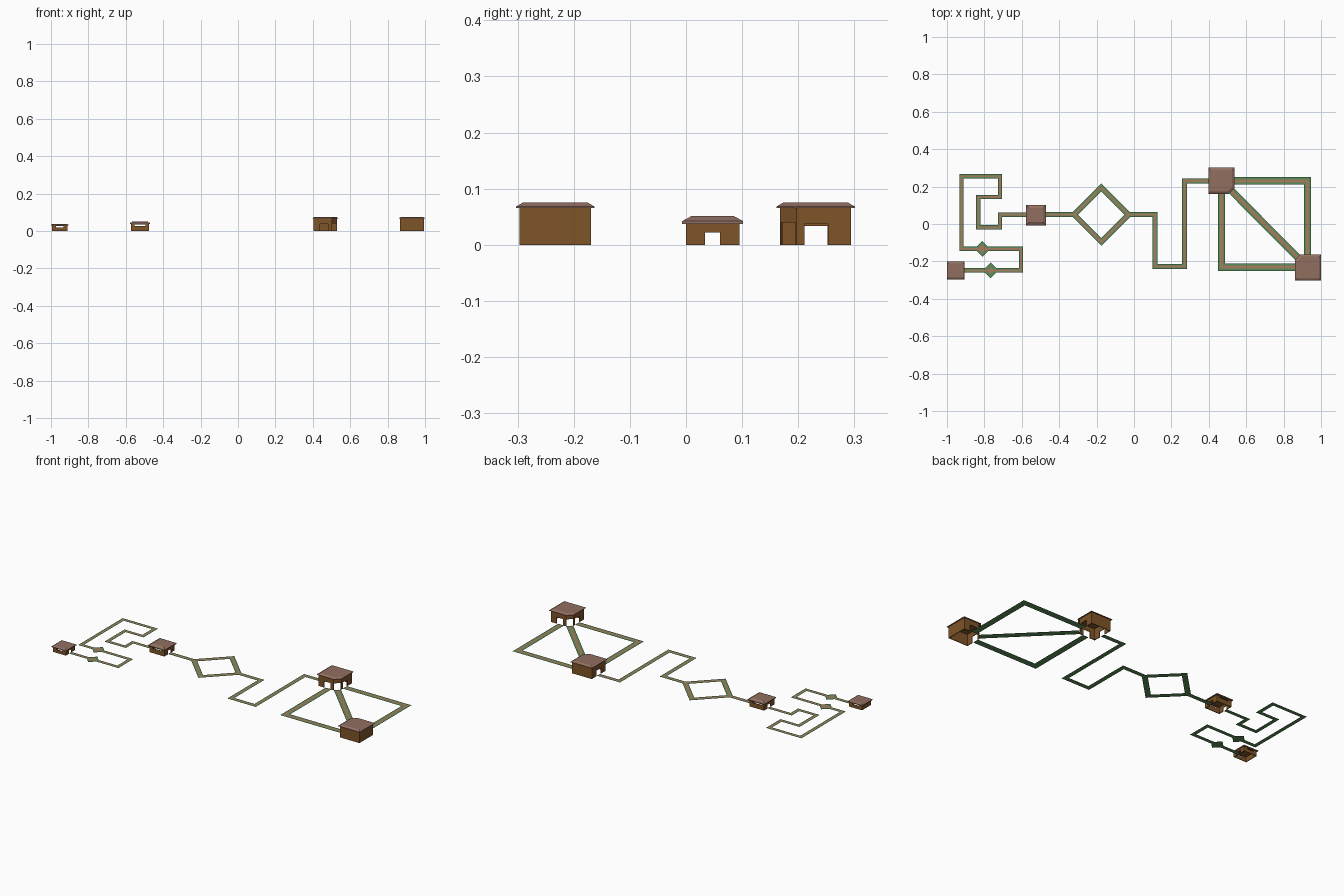
import bpy, bmesh, math
from mathutils import Vector

if "Cube" in bpy.data.objects:
    bpy.data.objects.remove(bpy.data.objects["Cube"])


def mat(name, rgb):
    m = bpy.data.materials.new(name)
    m.diffuse_color = (*rgb, 1)
    m.use_nodes = True
    m.node_tree.nodes["Principled BSDF"].inputs["Base Color"].default_value = m.diffuse_color
    return m


WALL = mat("wall brown", (0.215, 0.09, 0.022))
ROOF = mat("roof mauve", (0.285, 0.158, 0.118))
GREEN = mat("verge green", (0.1, 0.27, 0.1))
TAN = mat("path tan", (0.39, 0.2, 0.11))


def finish(bm, name, material):
    me = bpy.data.meshes.new(name)
    bm.to_mesh(me)
    bm.free()
    me.materials.append(material)
    ob = bpy.data.objects.new(name, me)
    bpy.context.collection.objects.link(ob)


def ribbon(name, pts, width, z, material, closed=False):
    """Flat strip with mitred corners along a path."""
    bm = bmesh.new()
    P = [Vector(p) for p in pts]
    n = len(P)
    rows = []
    for i, p in enumerate(P):
        a = (p - P[i - 1]).normalized() if (i > 0 or closed) else None
        b = (P[(i + 1) % n] - p).normalized() if (i < n - 1 or closed) else None
        a, b = a or b, b or a
        na, nb = Vector((-a.y, a.x)), Vector((-b.y, b.x))
        m = (na + nb).normalized()
        m *= width / 2 / m.dot(na)
        rows.append([bm.verts.new((*(p + s * m), z)) for s in (1, -1)])
    for i in range(n if closed else n - 1):
        r, s = rows[i], rows[(i + 1) % n]
        bm.faces.new((r[0], r[1], s[1], s[0]))
    finish(bm, name, material)


def road(name, pts, width, closed=False):
    ribbon(name + "_verge", pts, width, 0.0005, GREEN, closed)
    ribbon(name + "_path", pts, width * 0.42, 0.0011, TAN, closed)


def plaza(name, x, y, r, share):
    for suffix, k, z, m in (("_verge", r, 0.0008, GREEN), ("_path", r * share, 0.0015, TAN)):
        bm = bmesh.new()
        bm.faces.new([bm.verts.new((x + k * dx, y + k * dy, z))
                      for dx, dy in ((1, 0), (0, 1), (-1, 0), (0, -1))])
        finish(bm, name + suffix, m)


def outline(cx, cy, h, cut=0, corner=None):
    """Square footprint, counter-clockwise from south-west; a SE or NW corner may be cut."""
    pts = []
    for sx, sy in ((-1, -1), (1, -1), (1, 1), (-1, 1)):
        c = Vector((cx + sx * h, cy + sy * h))
        if (sx, sy) == corner:
            pts += [c + Vector((-sx * cut, 0)), c + Vector((0, -sy * cut))]
        else:
            pts.append(c)
    return pts


def prism(bm, rings):
    """Solid through a stack of (points, z) rings."""
    loops = [[bm.verts.new((p.x, p.y, z)) for p in pts] for pts, z in rings]
    n = len(loops[0])
    for a, b in zip(loops, loops[1:]):
        for i in range(n):
            j = (i + 1) % n
            bm.faces.new((a[i], a[j], b[j], b[i]))
    bm.faces.new(loops[0][::-1])
    bm.faces.new(loops[-1])


def wall(bm, p, q, h, opening, t=0.004):
    """One wall from p to q; opening = (centre as a share of length, width, z0, z1)."""
    d = q - p
    L = d.length
    d.normalize()
    inward = Vector((-d.y, d.x)) * t

    def block(s0, s1, z0, z1):
        if s1 - s0 > 1e-5 and z1 - z0 > 1e-5:
            foot = [p + d * s0, p + d * s1, p + d * s1 + inward, p + d * s0 + inward]
            prism(bm, [(foot, z0), (foot, z1)])
    if not opening:
        block(0, L, 0, h)
        return
    c, w, z0, z1 = opening
    a, b = c * L - w / 2, c * L + w / 2
    block(0, a, 0, h)
    block(b, L, 0, h)
    block(a, b, 0, z0)
    block(a, b, z1, h)


def building(name, cx, cy, half, roof, openings, cut=0, corner=None):
    """roof = (eave half width, top half width, eave z, rim z, top z)."""
    pts = outline(cx, cy, half, cut, corner)
    rw, tw, z0, z1, z2 = roof
    bm = bmesh.new()
    for i, o in enumerate(openings):
        wall(bm, pts[i], pts[(i + 1) % len(pts)], z0, o)
    finish(bm, name + "_walls", WALL)
    # ceiling lining
    bm = bmesh.new()
    inner = outline(cx, cy, half - 0.002, cut, corner)
    prism(bm, [(inner, z0 - 0.001), (inner, z0 + 0.001)])
    finish(bm, name + "_ceiling", WALL)
    # hipped roof with flat top
    eave = outline(cx, cy, rw, cut, corner)
    top = outline(cx, cy, tw, cut * 0.85, corner)
    bm = bmesh.new()
    prism(bm, [(eave, z0), (eave, z1), (top, z2)])
    finish(bm, name + "_roof", ROOF)


# Buildings: openings listed wall by wall, starting on the south side
slit_a = (0.5, 0.042, 0.019, 0.025)
building("small_lodge", -0.953, -0.2485, 0.042, (0.0475, 0.038, 0.028, 0.032, 0.038),
         [slit_a, (0.5, 0.022, 0, 0.018), slit_a, None])
slit_b = (0.5, 0.06, 0.027, 0.034)
building("gate_lodge", -0.524, 0.0475, 0.0475, (0.0545, 0.038, 0.037, 0.042, 0.051),
         [slit_b, (0.5, 0.027, 0, 0.022), slit_b, (0.5, 0.027, 0, 0.022)])
big_roof = (0.07, 0.058, 0.0655, 0.068, 0.075)
notch = (0.5, 0.036, 0, 0.04)
building("north_hall", 0.467, 0.231, 0.0635, big_roof,
         [(0.58, 0.042, 0, 0.037), notch, (0.36, 0.042, 0, 0.037), None, (0.5, 0.042, 0, 0.033)],
         0.029, (1, -1))
building("south_hall", 0.93, -0.233, 0.0635, big_roof,
         [None, None, (0.6, 0.042, 0, 0.037), notch, (0.36, 0.042, 0, 0.037)],
         0.029, (-1, 1))

# Winding path between the two lodges
road("winding", [(-0.57, 0.05), (-0.716, 0.05), (-0.716, -0.018), (-0.832, -0.018),
                 (-0.832, 0.144), (-0.716, 0.144), (-0.716, 0.255), (-0.922, 0.255),
                 (-0.922, -0.133), (-0.604, -0.133), (-0.604, -0.248), (-0.912, -0.248)], 0.023)
plaza("upper_plaza", -0.811, -0.133, 0.042, 0.6)
plaza("lower_plaza", -0.766, -0.248, 0.042, 0.45)

# Diamond loop and its links
road("diamond", [(-0.32, 0.05), (-0.175, -0.095), (-0.03, 0.05), (-0.175, 0.195)], 0.03, True)
road("west_link", [(-0.478, 0.05), (-0.315, 0.05)], 0.027)
road("east_link", [(-0.037, 0.05), (0.113, 0.05), (0.113, -0.227), (0.27, -0.227),
                   (0.27, 0.231), (0.405, 0.231)], 0.027)

# Square of paths between the two halls
road("north_east", [(0.53, 0.231), (0.928, 0.231), (0.928, -0.17)], 0.038)
road("south_west", [(0.467, 0.17), (0.467, -0.231), (0.867, -0.231)], 0.038)
road("diagonal", [(0.516, 0.182), (0.881, -0.184)], 0.038)
